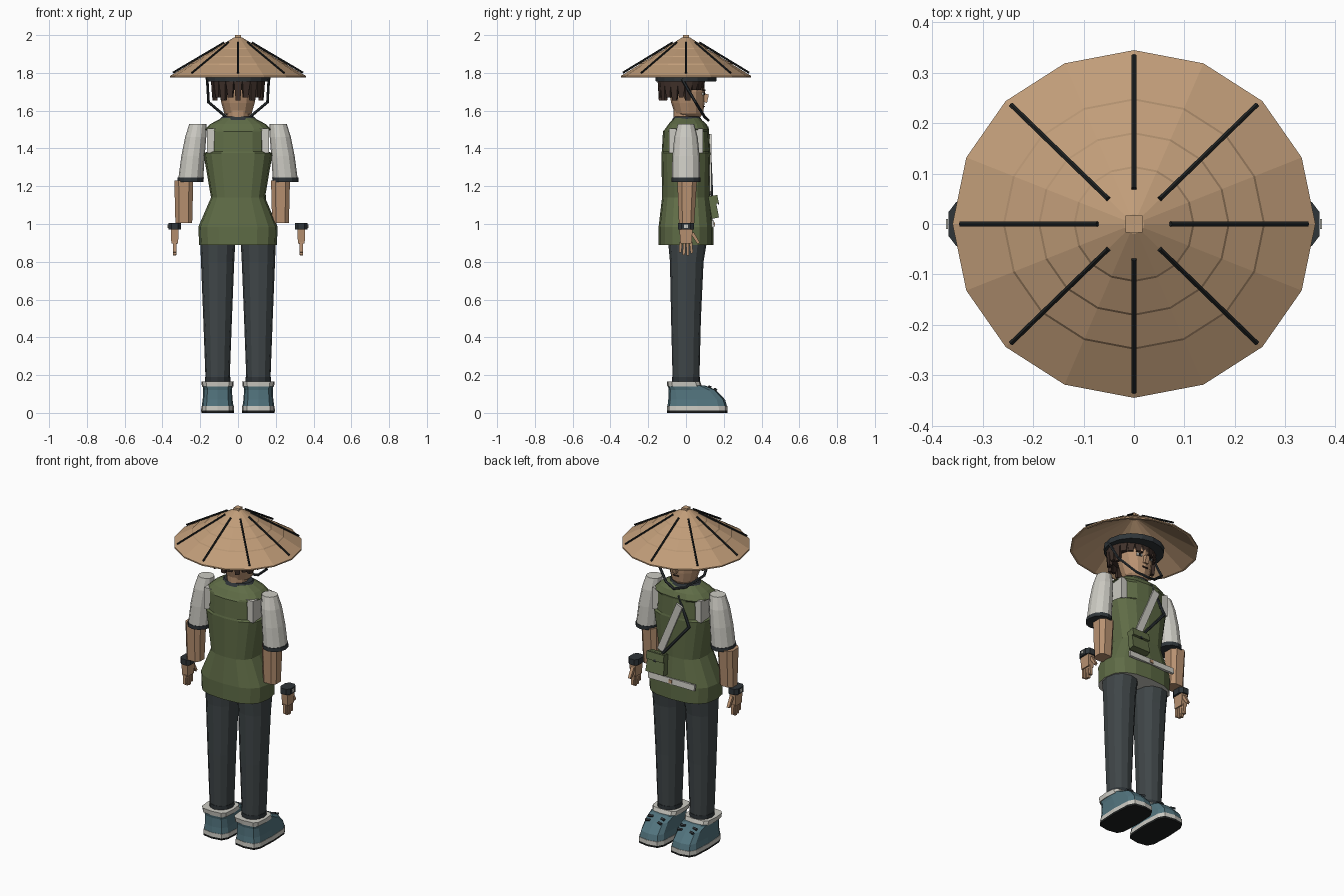
import bpy, bmesh, math
from mathutils import Vector, Matrix

if "Cube" in bpy.data.objects:
    bpy.data.objects.remove(bpy.data.objects["Cube"], do_unlink=True)


def material(name, *rgb):
    m = bpy.data.materials.new(name)
    m.use_nodes = True
    m.diffuse_color = (*rgb, 1)
    m.node_tree.nodes["Principled BSDF"].inputs["Base Color"].default_value = (*rgb, 1)
    return m


STRAW = material("straw", .53, .335, .19)
SKIN = material("skin", .48, .285, .165)
HAIR = material("dark brown hair", .05, .03, .023)
GREEN = material("olive green", .115, .15, .062)
SLATE = material("slate trousers", .05, .061, .065)
TRIM = material("charcoal trim", .028, .035, .04)
WHITE = material("off white", .6, .59, .54)
BLUE = material("dusty blue", .085, .175, .21)
BLACK = material("near black", .013, .015, .015)


def finish(bm, name, mat):
    bmesh.ops.recalc_face_normals(bm, faces=bm.faces)
    me = bpy.data.meshes.new(name)
    bm.to_mesh(me)
    bm.free()
    me.materials.append(mat)
    ob = bpy.data.objects.new(name, me)
    bpy.context.collection.objects.link(ob)
    return ob


def loft(name, mat, rings, sides=12, power=1.0, turn=0.0):
    """Skin through rings of (cx, cy, z, rx, ry); power below 1 squares them off."""
    bm = bmesh.new()
    loops = []
    for cx, cy, z, rx, ry in rings:
        loop = []
        for i in range(sides):
            a = math.tau * (i + turn) / sides
            c, s = math.cos(a), math.sin(a)
            x = math.copysign(abs(c) ** power, c) * rx
            y = math.copysign(abs(s) ** power, s) * ry
            loop.append(bm.verts.new((cx + x, cy + y, z)))
        loops.append(loop)
    for a, b in zip(loops, loops[1:]):
        for i in range(sides):
            j = (i + 1) % sides
            bm.faces.new((a[i], a[j], b[j], b[i]))
    bm.faces.new(loops[0])
    bm.faces.new(loops[-1])
    return finish(bm, name, mat)


def box(name, mat, centre, size, rot=(0, 0, 0), taper=1.0):
    """Box whose lower end is scaled by taper."""
    bm = bmesh.new()
    bmesh.ops.create_cube(bm, size=1)
    for v in bm.verts:
        if v.co.z < 0:
            v.co.x *= taper
            v.co.y *= taper
        v.co = Vector(v.co[i] * size[i] for i in range(3))
    ob = finish(bm, name, mat)
    ob.location = centre
    ob.rotation_euler = rot
    return ob


def rod(name, mat, points, radius=.006):
    """Thin six-sided rod along a path."""
    bm = bmesh.new()
    for a, b in zip(points, points[1:]):
        a, b = Vector(a), Vector(b)
        d = b - a
        m = Matrix.Translation((a + b) / 2) @ d.to_track_quat('Z', 'Y').to_matrix().to_4x4()
        bmesh.ops.create_cone(bm, segments=6, radius1=radius, radius2=radius, cap_ends=True,
                              depth=d.length + radius, matrix=m)
    return finish(bm, name, mat)


# Conical straw hat with overlapping layers
def slope(r):
    return 1.996 - .59 * r


profile = [(.02, 1.972), (.345, 1.776), (.36, 1.776), (.36, slope(.36))]
for r in (.26, .19, .12):
    profile += [(r, slope(r)), (r - .004, slope(r) + .006)]
profile.append((.02, slope(.02) + .004))
loft("straw_hat", STRAW, [(0, 0, z, r, r * .958) for r, z in profile], 16)
box("hat_knob", STRAW, (0, 0, 1.99), (.034, .034, .02))
for i in range(8):
    c, s = math.cos(i * math.pi / 4), math.sin(i * math.pi / 4) * .97
    rod("hat_rib", BLACK, [(r * c, r * s, slope(r) + .008) for r in (.075, .342)], .0055)
loft("hat_band", TRIM, [(0, 0, 1.755, .17, .16), (0, 0, 1.785, .172, .162)], 16)

# Head and neck
loft("head", SKIN, [(0, .02, 1.565, .05, .055), (0, .015, 1.585, .072, .075),
                    (0, .01, 1.64, .088, .088), (0, .005, 1.70, .1, .095),
                    (0, 0, 1.77, .1, .095)])
loft("neck", SKIN, [(0, -.005, 1.5, .062, .06), (0, -.005, 1.62, .058, .06)])
box("nose", SKIN, (0, .1, 1.668), (.022, .03, .045), (-.3, 0, 0), 1.25)
box("mouth", HAIR, (0, .096, 1.622), (.036, .008, .006))

# Hair cap with hanging locks, shorter over the face
loft("hair_cap", HAIR, [(0, -.025, 1.71, .135, .11), (0, -.025, 1.77, .145, .122)], 16)
for i in range(20):
    a = math.tau * i / 20
    c, s = math.cos(a), math.sin(a)
    length = .045 if s > .5 else .085 + .015 * (i % 2)
    box("hair_lock", HAIR, (.128 * c, -.025 + .11 * s, 1.755 - length / 2),
        (.03, .042, length), (0, 0, a), .6)

# Vest with waist, armhole and shoulder shapes; pale lining underneath
vest = loft("vest", GREEN, [(0, 0, .89, .206, .145), (0, 0, .985, .21, .145),
                            (0, 0, 1.14, .143, .127), (0, 0, 1.375, .183, .13),
                            (0, 0, 1.385, .157, .128), (0, 0, 1.49, .157, .122),
                            (0, .005, 1.5, .178, .118), (0, .008, 1.53, .145, .1),
                            (0, .005, 1.56, .088, .068)], 16, .75)
vest.data.materials.append(WHITE)
for f in vest.data.polygons:
    if f.normal.z < -.9 and f.center.z < .9:
        f.material_index = 1
loft("neck_collar", TRIM, [(0, .005, 1.55, .1, .08), (0, .005, 1.568, .085, .068)], 16)

# Front belt, pouch and slung straps
box("belt_plate", WHITE, (-.005, .142, 1.0), (.31, .014, .035), (.1, 0, 0))
box("belt_button", SKIN, (0, .151, 1.0), (.02, .006, .018), (.1, 0, 0))
box("pouch", GREEN, (.09, .145, 1.09), (.11, .035, .12), (.18, 0, 0), 1.1)
box("pouch_flap", GREEN, (.09, .16, 1.13), (.116, .02, .045), (.18, 0, 0))
box("pouch_clasp", TRIM, (.09, .171, 1.11), (.014, .006, .014), (.18, 0, 0))
box("shoulder_sash", WHITE, (.015, .13, 1.315), (.042, .012, .33), (0, -.4, 0))
rod("pouch_strap", TRIM, [(-.03, .112, 1.51), (-.11, .128, 1.35), (.06, .137, 1.15)], .008)

for s, side in ((1, "left"), (-1, "right")):
    # Face details
    turn = (0, 0, -s * .26)
    box(side + "_eye", WHITE, (s * .038, .0925, 1.69), (.032, .008, .014), turn)
    box(side + "_pupil", BLACK, (s * .036, .0955, 1.69), (.013, .007, .014), turn)
    box(side + "_eyebrow", HAIR, (s * .038, .094, 1.709), (.04, .009, .008), turn)

    # Chin strap
    rod(side + "_chin_strap", TRIM, [(s * .163, -.02, 1.765), (s * .156, .05, 1.645),
                                     (s * .065, .098, 1.568), (0, .117, 1.55)], .0075)

    # Shirt sleeve with dark hem, and shirt showing in the armhole
    box(side + "_shirt_side", WHITE, (s * .14, 0, 1.44), (.05, .18, .13))
    loft(side + "_sleeve", WHITE, [(s * .25, 0, 1.24, .066, .075), (s * .238, 0, 1.36, .062, .072),
                                   (s * .224, 0, 1.46, .056, .062), (s * .213, 0, 1.53, .045, .043)])
    loft(side + "_sleeve_hem", TRIM, [(s * .252, 0, 1.222, .069, .077),
                                      (s * .25, 0, 1.245, .069, .077)])

    # Forearm, sitting further inward on one side
    cx = .225 if s > 0 else -.287
    loft(side + "_forearm", SKIN, [(cx, .003, 1.005, .047, .043), (cx, .006, 1.23, .053, .055)],
         8, .7, .5)

    # Wristband and hand
    hx = s * .335
    loft(side + "_wristband", TRIM, [(hx, 0, .97, .035, .046), (hx, 0, 1.005, .035, .046)], 8, .7, .5)
    box(side + "_wristband_stud", WHITE, (s * .371, 0, .988), (.004, .02, .018))
    box(side + "_palm", SKIN, (hx, 0, .935), (.042, .07, .075), taper=.85)
    for i in range(4):
        length = (.055, .068, .072, .06)[i]
        box(side + "_finger", SKIN, (hx, -.029 + .019 * i, .905 - length / 2),
            (.02, .016, length), (.05 * (i - 1.5), 0, 0), .8)
    box(side + "_thumb", SKIN, (hx - s * .004, .05, .925), (.02, .018, .065), (.55, 0, 0), .8)

    # Trouser leg and hem
    loft(side + "_trouser_leg", SLATE, [(s * .108, 0, .18, .064, .071), (s * .108, 0, .5, .076, .079),
                                        (s * .108, .004, .8, .088, .089),
                                        (s * .107, .008, .91, .093, .103)], 12, .9)
    loft(side + "_trouser_hem", TRIM, [(s * .108, 0, .155, .068, .074), (s * .108, 0, .19, .068, .074)])

    # Shoe: outsole, pale midsole, upper and ankle collar
    def shoe_ring(z, half, back, toe):
        return (s * .108, (back + toe) / 2, z, half, (toe - back) / 2)

    def shoe_part(name, mat, *rings):
        loft(side + name, mat, [shoe_ring(*r) for r in rings], 12, .5)

    shoe_part("_outsole", BLACK, (0, .086, -.1, .22), (.012, .087, -.101, .221))
    shoe_part("_midsole", WHITE, (.012, .087, -.101, .221), (.036, .086, -.1, .22))
    shoe_part("_shoe_upper", BLUE, (.036, .084, -.098, .217), (.07, .079, -.094, .207),
              (.122, .076, -.092, .158), (.145, .08, -.096, .1))
    shoe_part("_ankle_collar", WHITE, (.14, .083, -.099, .085), (.167, .086, -.102, .075))
    for y, z in ((.125, .137), (.155, .124)):
        for k in (-1, 1):
            box(side + "_lace", TRIM, (s * .108 + k * .04, y, z), (.028, .012, .01), (-.5, 0, k * .3))
